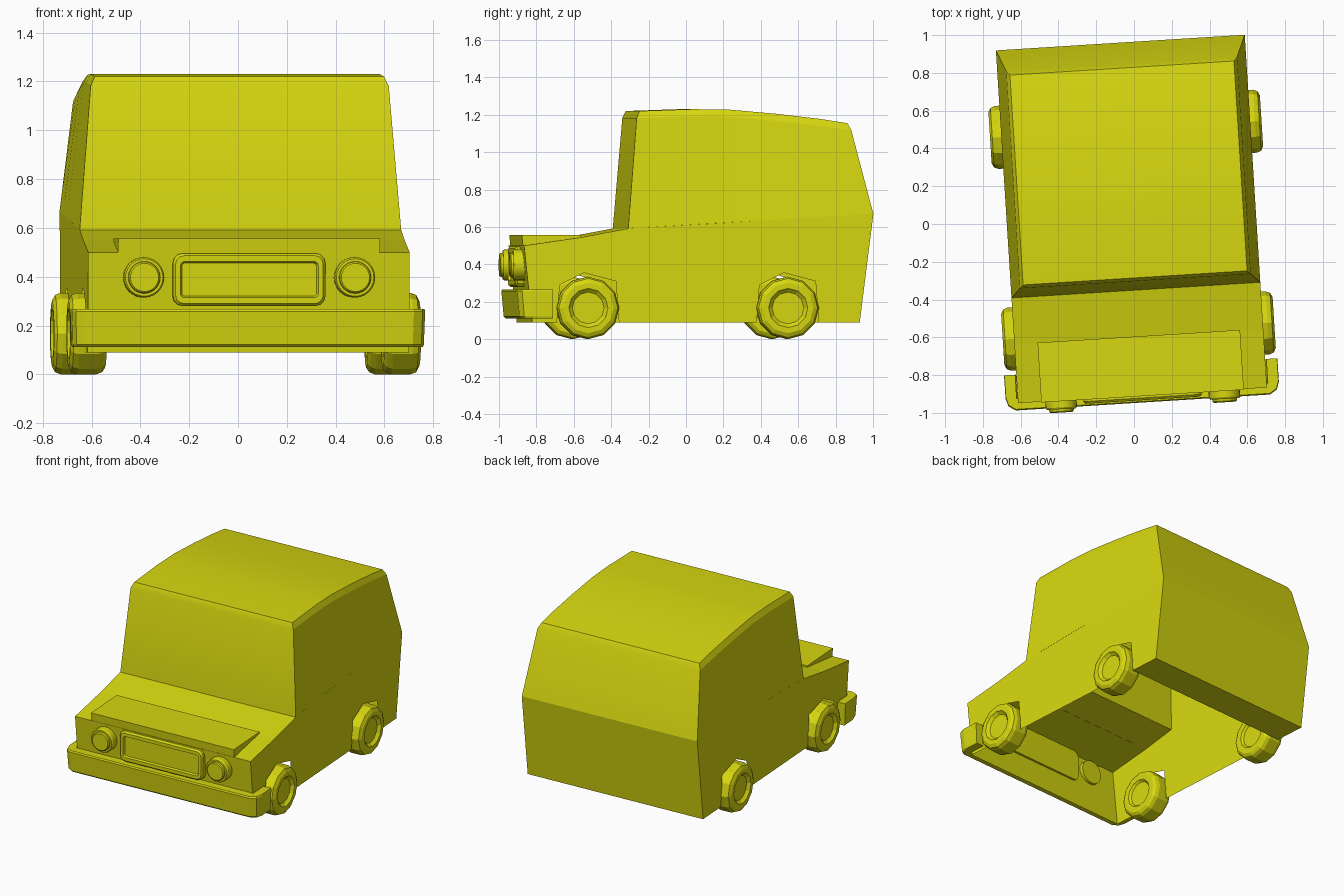
import bpy, bmesh, math
from mathutils import Matrix

if "Cube" in bpy.data.objects:
    bpy.data.objects.remove(bpy.data.objects["Cube"])

yellow = bpy.data.materials.new("yellow")
yellow.diffuse_color = (0.68, 0.68, 0.005, 1)
yellow.use_nodes = True
yellow.node_tree.nodes["Principled BSDF"].inputs["Base Color"].default_value = yellow.diffuse_color

# the whole car stands slightly turned about z
PLACE = Matrix.Rotation(math.radians(3.6), 4, 'Z') @ Matrix.Translation((-0.012, 0, 0))


def make(name, bm, smooth=None):
    bmesh.ops.remove_doubles(bm, verts=bm.verts, dist=1e-5)
    bmesh.ops.recalc_face_normals(bm, faces=bm.faces)
    me = bpy.data.meshes.new(name)
    bm.to_mesh(me)
    bm.free()
    me.materials.append(yellow)
    ob = bpy.data.objects.new(name, me)
    ob.matrix_world = PLACE
    bpy.context.collection.objects.link(ob)
    if smooth:
        bpy.context.view_layer.objects.active = ob
        ob.select_set(True)
        bpy.ops.object.shade_smooth_by_angle(angle=math.radians(smooth))
        ob.select_set(False)
    return ob


def loft(bm, rings, cap_start=True, cap_end=True):
    vs = [[bm.verts.new(p) for p in r] for r in rings]
    n = len(rings[0])
    for a, b in zip(vs, vs[1:]):
        for i in range(n):
            j = (i + 1) % n
            bm.faces.new((a[i], a[j], b[j], b[i]))
    if cap_start:
        bm.faces.new(vs[0])
    if cap_end:
        bm.faces.new(vs[-1])


# lower body: side profile with wheel arches, extruded; hollow and open below
FRONT, REAR = -0.567, 0.503
ARCH = [(-0.165, 0.09), (-0.15, 0.29), (-0.02, 0.355), (0.15, 0.31), (0.167, 0.09)]
top = [(0.89, 0.09), (0.963, 0.67), (-0.35, 0.592), (-0.6, 0.545), (-0.908, 0.50), (-0.865, 0.09)]
profile = top + [(y + FRONT, z) for y, z in ARCH] + [(y + REAR, z) for y, z in ARCH]
bm = bmesh.new()
sides = [[bm.verts.new((x, y, z)) for y, z in profile] for x in (-0.66, 0.66)]
for s in sides:
    bm.faces.new(s)
n = len(profile)
for i in (0, 2, 3, 4, n - 1):      # rear, hood, nose and rear floor strip
    j = (i + 1) % n
    bm.faces.new((sides[0][i], sides[0][j], sides[1][j], sides[1][i]))
make("lower_body", bm)

# cabin: tapered upper body with a softly curved roof
stations = [(-0.35, 0.592, -0.302, -0.285, 1.22), (-0.02, 0.612, 0.0, 0.0, 1.23),
            (0.2, 0.625, 0.2, 0.2, 1.227), (0.48, 0.641, 0.45, 0.45, 1.205),
            (0.75, 0.657, 0.68, 0.68, 1.178), (0.963, 0.67, 0.848, 0.828, 1.155)]
bm = bmesh.new()
rows = []
for bv, bz, sv, rv, rz in stations:
    half = [(0.66, bv, bz), (0.612, sv, rz - 0.038), (0.594, rv, rz)]
    pts = half + [(-x, y, z) for x, y, z in reversed(half)]
    rows.append([bm.verts.new(p) for p in pts])
for a, b in zip(rows, rows[1:]):
    for i in range(5):
        bm.faces.new((a[i], a[i + 1], b[i + 1], b[i]))
for r in (rows[0], rows[-1]):
    bm.faces.new((r[0], r[1], r[4], r[5]))
    bm.faces.new((r[1], r[2], r[3], r[4]))
make("cabin", bm, 20)

# raised hood panel
bm = bmesh.new()
hood = [(-0.906, 0.495), (-0.912, 0.556), (-0.595, 0.556), (-0.595, 0.545)]
loft(bm, [[(x, y, z) for y, z in hood] for x in (-0.537, 0.537)])
make("hood_panel", bm)

# wrap-around front bumper
outer = [(0.725, -0.757), (0.725, -0.88), (0.712, -0.922), (0.675, -0.946)]
inner = [(0.668, -0.89), (0.668, -0.757)]
half = outer + inner
outline = outer + [(-x, y) for x, y in reversed(outer)]
outline += [(-x, y) for x, y in reversed(inner)] + inner
bm = bmesh.new()


def bumper_ring(z, shift):
    return [(x * (1 - shift * 0.5), y + (shift if y < -0.8 else 0), z) for x, y in outline]


loft(bm, [bumper_ring(0.112, 0.022), bumper_ring(0.122, 0.012), bumper_ring(0.258, 0), bumper_ring(0.267, 0.006)])
make("front_bumper", bm)


# grille: rounded frame with a recessed panel
def rounded(w, h, r, y, zc=0.388):
    pts = []
    for k, (sx, sz) in enumerate(((1, 1), (-1, 1), (-1, -1), (1, -1))):
        for s in range(4):
            a = math.radians(90 * k + 30 * s)
            pts.append((sx * (w - r) + r * math.cos(a), y, zc + sz * (h - r) + r * math.sin(a)))
    return pts


bm = bmesh.new()
loft(bm, [rounded(0.313, 0.108, 0.04, -0.87), rounded(0.313, 0.108, 0.04, -0.922),
          rounded(0.303, 0.098, 0.034, -0.934), rounded(0.283, 0.074, 0.016, -0.934),
          rounded(0.276, 0.068, 0.012, -0.920)])
make("grille", bm)


def disc(r, seg, f):
    return [f(r * math.cos(2 * math.pi * i / seg), r * math.sin(2 * math.pi * i / seg)) for i in range(seg)]


for side, label in ((-1, "left"), (1, "right")):
    # headlights: stepped cylinders
    bm = bmesh.new()
    steps = [(0.083, -0.87), (0.083, -0.945), (0.077, -0.954), (0.066, -0.954),
             (0.064, -0.966), (0.058, -0.972)]
    loft(bm, [disc(r, 24, lambda a, b: (side * 0.433 + a, y, 0.397 + b)) for r, y in steps])
    make("headlight_" + label, bm, 30)

    # wheels: chamfered tyre and dished hub
    for v, end in ((FRONT, "front"), (REAR, "rear")):
        bm = bmesh.new()
        steps = [(0.085, 0.585), (0.098, 0.57), (0.14, 0.57), (0.158, 0.582), (0.167, 0.605), (0.167, 0.685),
                 (0.158, 0.708), (0.135, 0.72), (0.105, 0.72), (0.098, 0.712), (0.085, 0.70)]
        loft(bm, [disc(r, 12, lambda a, b: (side * x, v + a, 0.167 + b)) for r, x in steps])
        make(end + "_wheel_" + label, bm)
